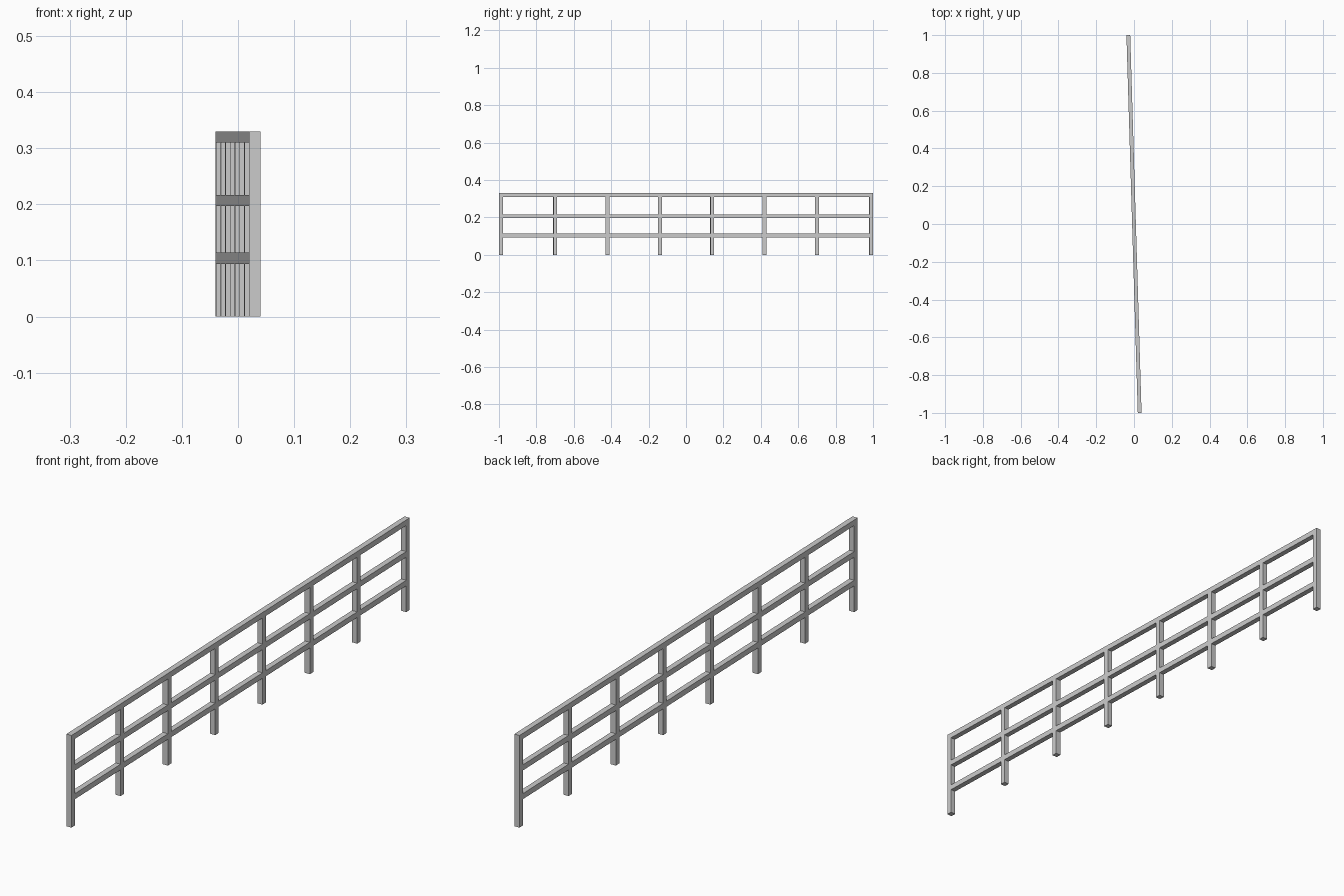
import bpy, math
from mathutils import Matrix

if "Cube" in bpy.data.objects:
    bpy.data.objects.remove(bpy.data.objects["Cube"])

W = 0.02          # timber thickness
H = 0.33          # overall height
HALF = 1.0        # half length of the run
ROT = Matrix.Rotation(0.03, 4, 'Z')   # the fence runs at a slight angle


def box(name, y0, y1, z0, z1):
    x = W / 2
    verts = [(sx * x, y, z) for z in (z0, z1)
             for sx, y in ((-1, y0), (1, y0), (1, y1), (-1, y1))]
    faces = [(3, 2, 1, 0), (4, 5, 6, 7)]
    faces += [(i, (i + 1) % 4, (i + 1) % 4 + 4, i + 4) for i in range(4)]
    mesh = bpy.data.meshes.new(name)
    mesh.from_pydata(verts, [], faces)
    mesh.transform(ROT)
    obj = bpy.data.objects.new(name, mesh)
    bpy.context.collection.objects.link(obj)
    return obj


# Posts: full height at the ends, under the top rail in between
centres = [-HALF + W / 2] + [-0.70 + 0.28 * i for i in range(6)] + [HALF - W / 2]
for i, y in enumerate(centres):
    end = i in (0, len(centres) - 1)
    box("end_post" if end else "middle_post", y - W / 2, y + W / 2,
        0, H if end else H - W)

# Top rail between the end posts
box("top_rail", -HALF + W, HALF - W, H - W, H)

# Lower and middle rails, fitted flush between neighbouring posts
for name, z in (("lower_rail", 0.104), ("middle_rail", 0.207)):
    for a, b in zip(centres, centres[1:]):
        box(name, a + W / 2, b - W / 2, z - W / 2, z + W / 2)
